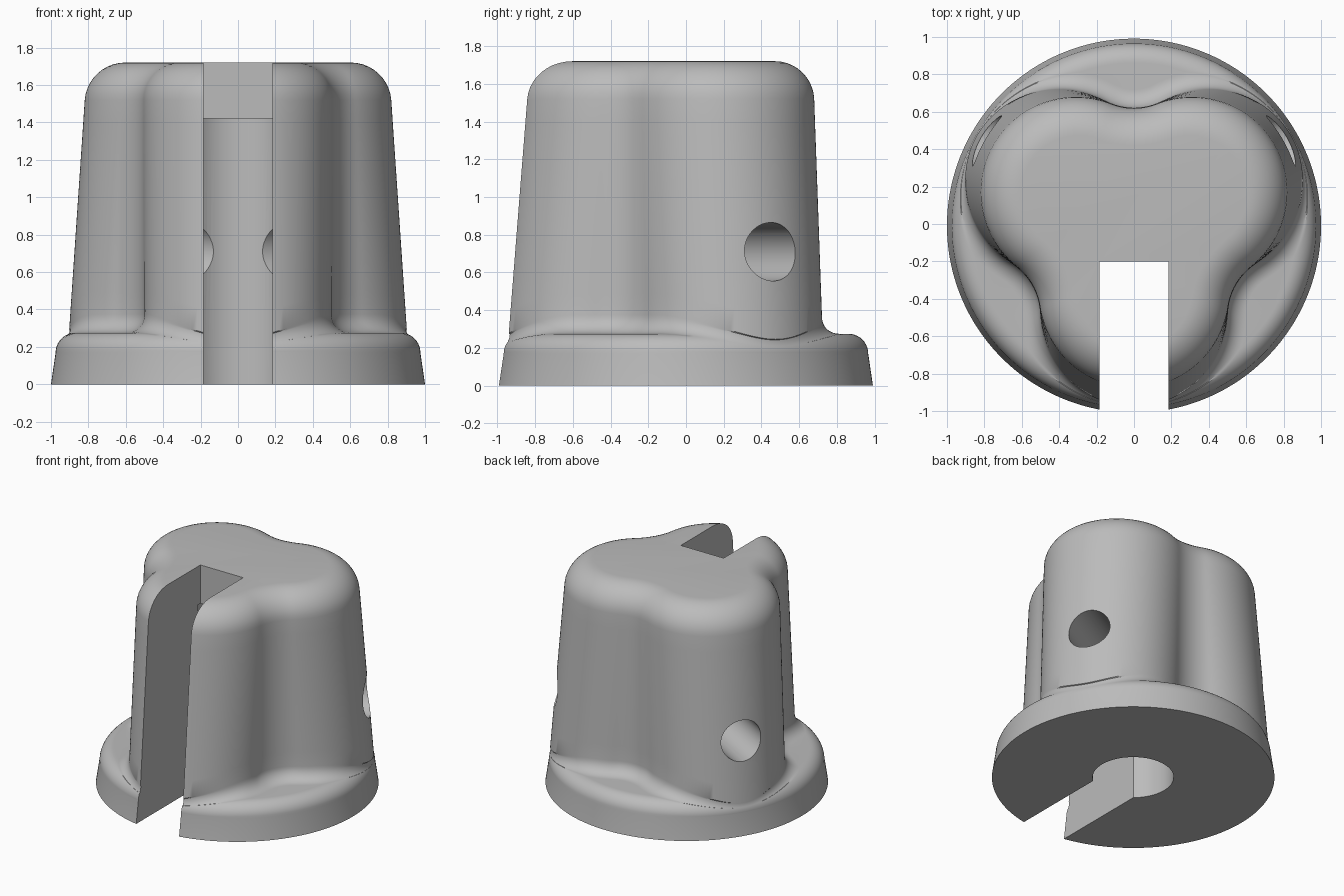
import bpy, bmesh
from math import sin, cos, pi, sqrt, atan2, radians, acos
from mathutils import Matrix

cube = bpy.data.objects.get("Cube")
if cube:
    bpy.data.objects.remove(cube, do_unlink=True)

SEGMENTS = 240
STEPS = 10
VALLEY = 0.33            # radius of the finger grooves
RIM_R, RIM_Z, RIM = 0.87, 0.17, 0.105   # rounded flange edge
FILLET = 0.1             # body-to-flange fillet
TOP_Z, TOP_ROUND = 1.52, 0.2
SHIFT = -0.009           # centres the slotted shape in y


def outline(theta, z, offset=0.0):
    """Radius of the three-lobed grip at an angle and height, offset sideways."""
    d = 0.355 + (1.55 - z) * 0.0875
    r = 0.51 - (1.55 - z) * 0.008
    a = (theta - radians(30)) % (2 * pi / 3)
    a = min(a, 2 * pi / 3 - a)
    h = d / 2 + sqrt((r + VALLEY) ** 2 - 0.75 * d * d)
    # point where lobe and groove arcs meet
    k = (r + offset) / (r + VALLEY)
    tx = d + (h * cos(pi / 3) - d) * k
    ty = h * sin(pi / 3) * k
    if a <= atan2(ty, tx):
        return d * cos(a) + sqrt((r + offset) ** 2 - (d * sin(a)) ** 2)
    b = pi / 3 - a
    return h * cos(b) - sqrt(max(0, (VALLEY - offset) ** 2 - (h * sin(b)) ** 2))


def profile(theta):
    """Section from the bottom edge to the top face as (radius, height)."""
    c = outline(theta, 0.35, FILLET)
    w = c - outline(theta, 0.35)
    if c > RIM_R:
        phi = acos(min(1, (c - RIM_R) / (RIM + FILLET)))
        zc = RIM_Z + (RIM + FILLET) * sin(phi)
    else:
        phi, zc = pi / 2, RIM_Z + RIM + FILLET
    pts = [(1.0, 0.0)]
    for i in range(STEPS + 1):                      # flange edge
        t = phi * i / STEPS
        pts.append((RIM_R + RIM * cos(t), RIM_Z + RIM * sin(t)))
    for i in range(STEPS):                          # fillet up to the grip
        t = phi * (1 - i / STEPS)
        pts.append((c - w * cos(t), zc - FILLET * sin(t)))
    for i in range(STEPS):                          # drafted wall
        z = zc + (TOP_Z - zc) * i / STEPS
        pts.append((outline(theta, z), z))
    for i in range(STEPS + 1):                      # rounded top edge
        t = pi / 2 * i / STEPS
        z = TOP_Z + TOP_ROUND * sin(t)
        pts.append((outline(theta, z, TOP_ROUND * (cos(t) - 1)), z))
    return pts


def make_object(name, bm):
    mesh = bpy.data.meshes.new(name)
    bm.to_mesh(mesh)
    bm.free()
    obj = bpy.data.objects.new(name, mesh)
    bpy.context.collection.objects.link(obj)
    return obj


def cylinder(name, radius, length, matrix):
    bm = bmesh.new()
    bmesh.ops.create_cone(bm, cap_ends=True, segments=72, radius1=radius,
                          radius2=radius, depth=length, matrix=matrix)
    return make_object(name, bm)


# Knob body with flange
bm = bmesh.new()
columns = []
for s in range(SEGMENTS):
    th = 2 * pi * s / SEGMENTS
    columns.append([bm.verts.new((r * cos(th), r * sin(th) + SHIFT, z))
                    for r, z in profile(th)])
for s in range(SEGMENTS):
    a, b = columns[s], columns[(s + 1) % SEGMENTS]
    for i in range(len(a) - 1):
        bm.faces.new((a[i], b[i], b[i + 1], a[i + 1]))
bm.faces.new([c[0] for c in reversed(columns)])
bm.faces.new([c[-1] for c in columns])
bmesh.ops.remove_doubles(bm, verts=bm.verts, dist=0.00005)
bmesh.ops.recalc_face_normals(bm, faces=bm.faces)
knob = make_object("knob_body", bm)

# Cutters: front slot, shaft bore and the two set-screw holes
bm = bmesh.new()
bmesh.ops.create_cube(bm, size=1, matrix=Matrix.Translation((0, -1.2, 1))
                      @ Matrix.Diagonal((0.37, 2.0, 3.0, 1)))
cutters = [make_object("slot_cutter", bm)]
cutters.append(cylinder("bore_cutter", 0.287, 2.42,
                        Matrix.Translation((0, SHIFT, 0.21))))
for side, deg in (("left", 30), ("right", 150)):
    m = (Matrix.Translation((0, SHIFT, 0.71)) @ Matrix.Rotation(radians(deg), 4, 'Z')
         @ Matrix.Translation((0.7, 0, 0)) @ Matrix.Rotation(pi / 2, 4, 'Y'))
    cutters.append(cylinder(side + "_hole_cutter", 0.155, 1.2, m))

bpy.context.view_layer.objects.active = knob
for cutter in cutters:
    cutter.hide_render = True
    mod = knob.modifiers.new(cutter.name, 'BOOLEAN')
    mod.operation = 'DIFFERENCE'
    mod.solver = 'EXACT'
    mod.object = cutter
    bpy.ops.object.modifier_apply(modifier=mod.name)
    bpy.data.objects.remove(cutter, do_unlink=True)

# Plain grey material
grey = bpy.data.materials.new("plain_grey")
grey.use_nodes = True
colour = (0.5, 0.5, 0.5, 1)
grey.diffuse_color = colour
grey.node_tree.nodes["Principled BSDF"].inputs["Base Color"].default_value = colour
knob.data.materials.clear()
knob.data.materials.append(grey)

# Smooth curved faces, keep cut edges sharp
bpy.ops.object.select_all(action='DESELECT')
knob.select_set(True)
bpy.ops.object.shade_smooth_by_angle(angle=radians(30))
